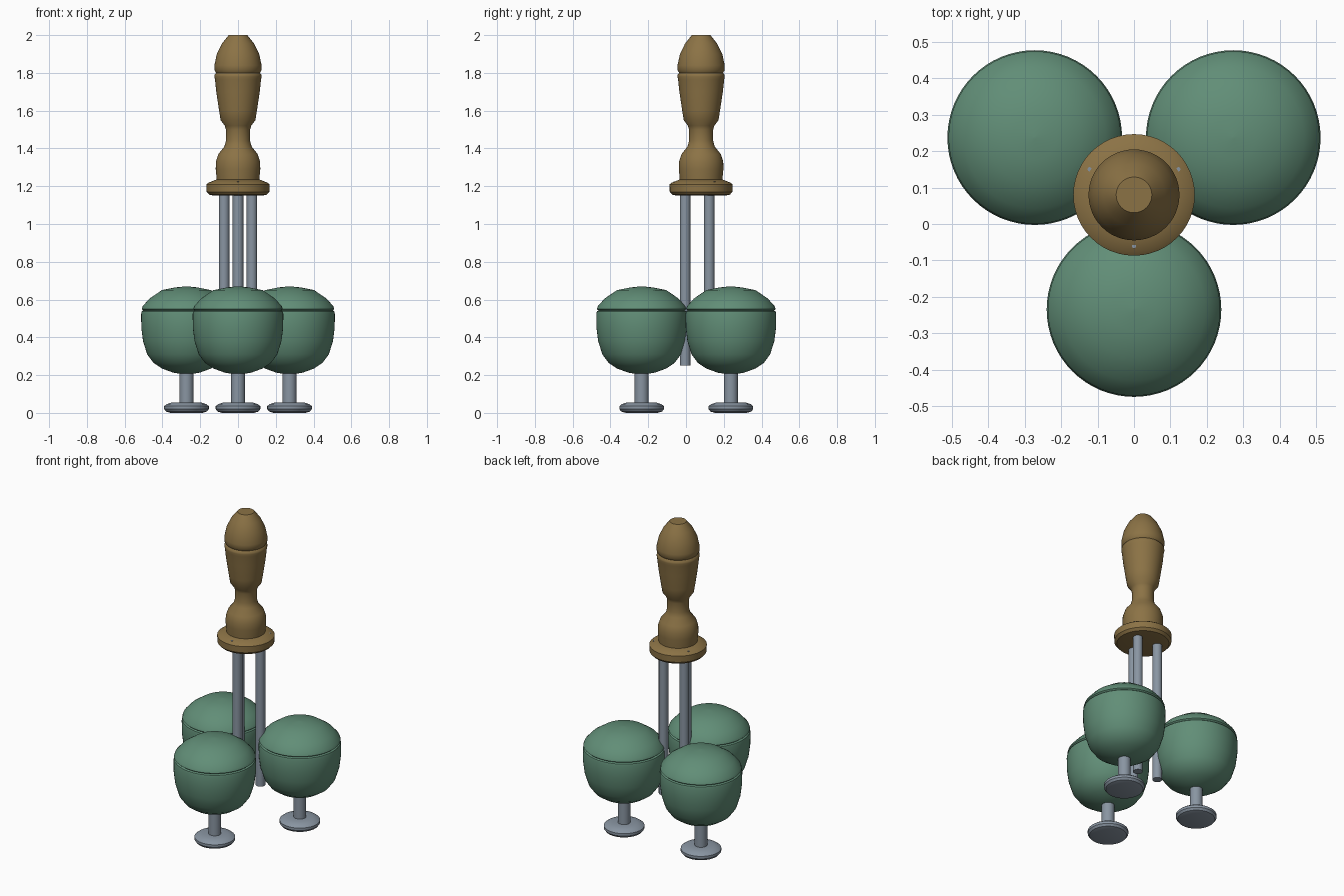
import bpy, bmesh, math

if "Cube" in bpy.data.objects:
    bpy.data.objects.remove(bpy.data.objects["Cube"])

CY = 0.08  # axis of the handle in y


def material(name, rgb):
    m = bpy.data.materials.new(name)
    m.diffuse_color = (*rgb, 1)
    m.use_nodes = True
    m.node_tree.nodes["Principled BSDF"].inputs["Base Color"].default_value = m.diffuse_color
    return m


wood = material("brown wood", (0.26, 0.17, 0.06))
green = material("sage green", (0.12, 0.27, 0.185))
steel = material("grey steel", (0.25, 0.30, 0.36))


def lathe(name, profile, x, y, mat, sides=48, angle=35):
    """Revolve (radius, z) points, listed bottom to top, about a vertical axis."""
    bm = bmesh.new()
    rings = []
    for r, z in profile:
        rings.append([bm.verts.new((r * math.cos(2 * math.pi * i / sides),
                                    r * math.sin(2 * math.pi * i / sides), z))
                      for i in range(sides)])
    for a, b in zip(rings, rings[1:]):
        for i in range(sides):
            j = (i + 1) % sides
            bm.faces.new((a[i], a[j], b[j], b[i]))
    bm.faces.new(rings[0][::-1])
    bm.faces.new(rings[-1])
    me = bpy.data.meshes.new(name)
    bm.to_mesh(me)
    bm.free()
    me.materials.append(mat)
    ob = bpy.data.objects.new(name, me)
    ob.location = (x, y, 0)
    bpy.context.collection.objects.link(ob)
    bpy.context.view_layer.objects.active = ob
    ob.select_set(True)
    bpy.ops.object.shade_smooth_by_angle(angle=math.radians(angle))
    ob.select_set(False)
    return ob


def around(radius):
    """Three positions about the handle axis, the first at the front."""
    for k in range(3):
        a = math.radians(-90 + 120 * k)
        yield k + 1, radius * math.cos(a), CY + radius * math.sin(a)


# Turned handle with grooved grip, waist and bulb
lathe("handle", [
    (0.112, 1.20), (0.114, 1.25), (0.118, 1.29), (0.117, 1.33), (0.104, 1.37),
    (0.072, 1.41), (0.064, 1.44), (0.064, 1.50), (0.070, 1.52), (0.092, 1.55),
    (0.100, 1.60), (0.115, 1.70), (0.122, 1.765), (0.125, 1.78), (0.124, 1.79),
    (0.116, 1.80), (0.125, 1.815), (0.125, 1.84), (0.112, 1.90), (0.085, 1.955),
    (0.049, 2.0)], 0, CY, wood)

# Rounded flange under the handle
lathe("handle_flange", [
    (0.125, 1.15), (0.152, 1.155), (0.166, 1.17), (0.167, 1.21),
    (0.155, 1.219), (0.115, 1.235)], 0, CY, wood)

# Three long rods and the small pins on the flange
for k, x, y in around(0.085):
    lathe(f"rod_{k}", [(0.028, 0.25), (0.028, 1.17)], x, y, steel, 24)
for k, x, y in around(0.141):
    lathe(f"flange_pin_{k}", [(0.006, 1.19), (0.006, 1.226)], x, y, steel, 8)

# Three round bulbs, each on a stem with a disc foot
for k, x, y in around(0.315):
    lathe(f"bulb_{k}", [
        (0.02, 0.205), (0.07, 0.213), (0.13, 0.235), (0.175, 0.265),
        (0.208, 0.31), (0.230, 0.38), (0.239, 0.45), (0.240, 0.525),
        (0.237, 0.537), (0.229, 0.543), (0.237, 0.55), (0.232, 0.565),
        (0.195, 0.606), (0.13, 0.65), (0.06, 0.664), (0.004, 0.67)],
        x, y, green, 64)
    lathe(f"stem_{k}", [(0.037, 0.04), (0.037, 0.23)], x, y, steel, 32)
    lathe(f"foot_{k}", [
        (0.084, 0.0), (0.108, 0.007), (0.118, 0.02), (0.118, 0.036),
        (0.105, 0.046), (0.075, 0.056), (0.037, 0.056)], x, y, steel)
